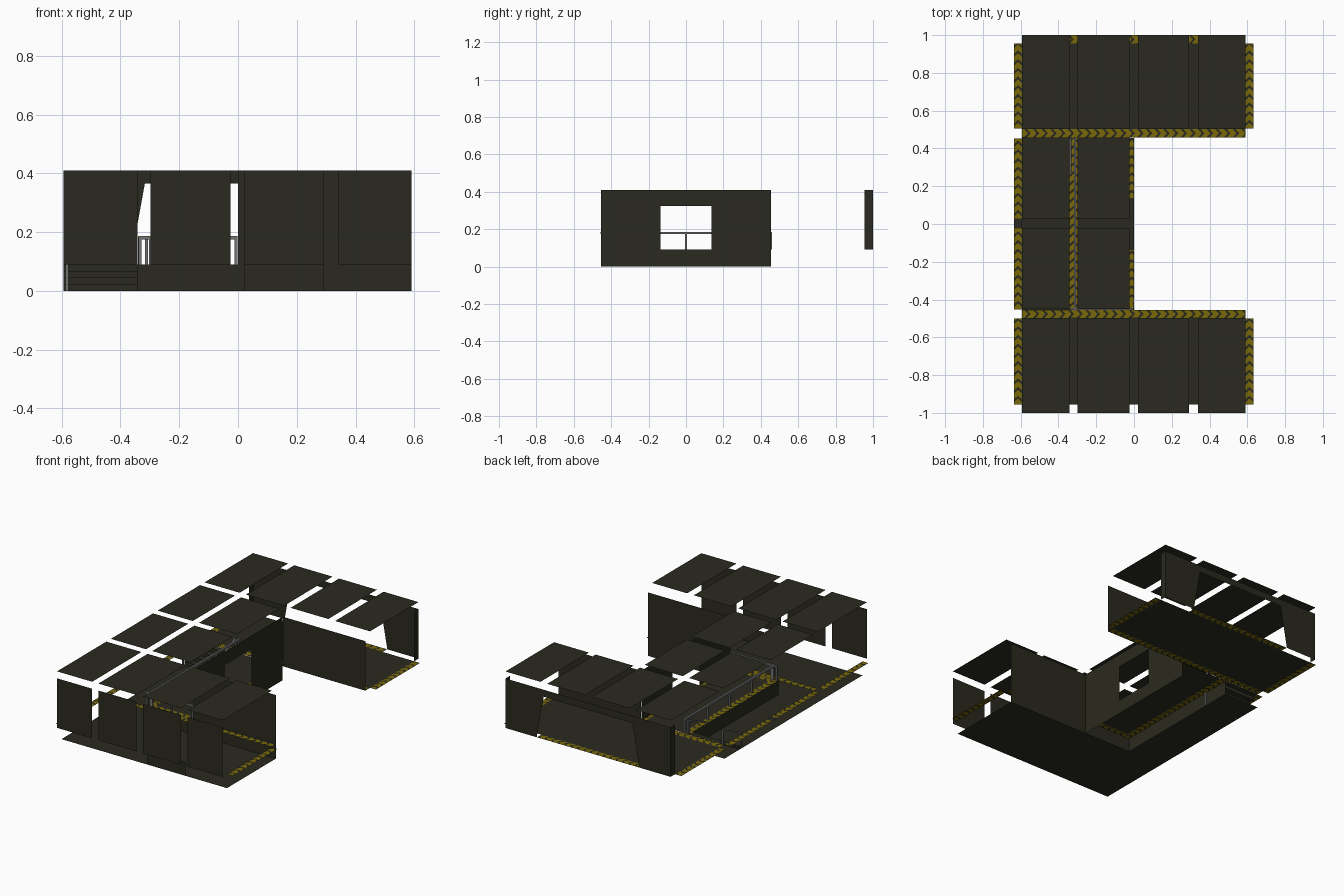
import bpy
from mathutils import Vector

if "Cube" in bpy.data.objects:
    bpy.data.objects.remove(bpy.data.objects["Cube"])


def material(name, rgb):
    m = bpy.data.materials.new(name)
    m.diffuse_color = (*rgb, 1)
    m.use_nodes = True
    m.node_tree.nodes["Principled BSDF"].inputs["Base Color"].default_value = m.diffuse_color
    return m


DARK = material("dark olive panel", (0.0229, 0.0229, 0.0140))
YELLOW = material("hazard yellow", (0.19, 0.14, 0.003))
GREY = material("rail grey", (0.17, 0.17, 0.17))

TOP, DECK, ROOF = 0.41, 0.09, 0.455      # wall top, raised floor, floating ceiling


def mesh(name, verts, faces, mats, idx=None):
    me = bpy.data.meshes.new(name)
    me.from_pydata(verts, [], faces)
    for m in mats:
        me.materials.append(m)
    if idx:
        for p, i in zip(me.polygons, idx):
            p.material_index = i
    ob = bpy.data.objects.new(name, me)
    bpy.context.collection.objects.link(ob)
    return ob


def sheet(name, pts):
    return mesh(name, pts, [tuple(range(len(pts)))], [DARK])


def flat(name, x0, x1, y0, y1, z):
    return sheet(name, [(x0, y0, z), (x1, y0, z), (x1, y1, z), (x0, y1, z)])


def wall_x(name, x, y0, y1, z0, z1):
    return sheet(name, [(x, y0, z0), (x, y1, z0), (x, y1, z1), (x, y0, z1)])


def wall_y(name, y, x0, x1, z0, z1):
    return sheet(name, [(x0, y, z0), (x1, y, z0), (x1, y, z1), (x0, y, z1)])


def chevrons(name, x0, x1, y0, y1, z=DECK):
    """Hazard strip: alternating V-shaped yellow and dark bands along the long side."""
    along_x = (x1 - x0) > (y1 - y0)
    a0, a1, b0, b1 = (x0, x1, y0, y1) if along_x else (y0, y1, x0, x1)
    mid, lean, step = (b0 + b1) / 2, (b1 - b0) * 0.45, 0.046
    verts, faces, idx = [], [], []

    def put(a, b):
        a = min(max(a, a0), a1)
        verts.append((a, b, z) if along_x else (b, a, z))

    a = a0 - lean
    while a < a1:
        for s, e, mi in ((a, a + step * 0.68, 0), (a + step * 0.68, a + step, 1)):
            if e + lean <= a0 or s >= a1:
                continue
            for edge in (b0, b1):
                n = len(verts)
                put(s, edge), put(e, edge), put(e + lean, mid), put(s + lean, mid)
                flip = (edge == b0) != along_x
                faces.append((n + 3, n + 2, n + 1, n) if flip else (n, n + 1, n + 2, n + 3))
                idx.append(mi)
        a += step
    return mesh(name, verts, faces, [YELLOW, DARK], idx)


def bar(name, p, q, w=0.01):
    """Square bar between two points."""
    p, q = Vector(p), Vector(q)
    d = (q - p).normalized()
    u = d.cross(Vector((1, 0, 0)) if abs(d.x) < 0.9 else Vector((0, 0, 1))).normalized() * w / 2
    v = d.cross(u).normalized() * w / 2
    vs = [c + s for c in (p, q) for s in (u + v, v - u, -u - v, u - v)]
    fs = [(i, (i + 1) % 4, 4 + (i + 1) % 4, 4 + i) for i in range(4)] + [(3, 2, 1, 0), (4, 5, 6, 7)]
    return mesh(name, vs, fs, [GREY])


# floating ceiling panels and front wall panels
cols = [(-0.593, -0.342), (-0.298, -0.025), (0.022, 0.292), (0.34, 0.59)]
for i, (a, b) in enumerate(cols):
    flat("ceiling_back", a, b, 0.505, 1, ROOF)
    flat("ceiling_front", a, b, -1, -0.497, ROOF)
    if i < 2:
        flat("ceiling_mid_back", a, b, 0.027, 0.458, ROOF)
        flat("ceiling_mid_front", a, b, -0.45, -0.02, ROOF)
    wall_y("front_wall_panel", -1, a, b, DECK, TOP)
wall_y("front_base_panel", -0.955, 0.022, 0.292, 0, DECK)

# floors
flat("front_floor", -0.593, 0.59, -0.955, -0.455, 0)
flat("lower_walkway", -0.593, -0.342, -0.455, 0.455, 0)
flat("walkway_threshold", -0.635, -0.593, -0.022, 0.028, DECK)
flat("platform_floor", -0.298, -0.025, -0.415, 0.455, DECK)
flat("platform_doorsill", -0.025, 0, -0.137, 0.137, DECK)
flat("back_floor", -0.593, 0.59, 0.503, 0.955, DECK)

# hazard strips around the floors, all at deck height
for y0, y1 in ((-0.955, -0.5), (-0.452, -0.022), (0.028, 0.452), (0.505, 0.955)):
    chevrons("left_edge_strip", -0.635, -0.593, y0, y1)
chevrons("front_right_strip", 0.59, 0.632, -0.955, -0.5)
chevrons("back_right_strip", 0.59, 0.632, 0.505, 0.955)
chevrons("front_inner_strip", -0.593, 0.59, -0.497, -0.455)
chevrons("back_inner_strip", -0.593, 0.59, 0.458, 0.503)
chevrons("back_door_strip", -0.365, 0.365, 0.955, 1)
chevrons("platform_front_strip", -0.298, 0, -0.455, -0.415)
chevrons("platform_left_strip", -0.342, -0.298, -0.455, 0.458)
chevrons("platform_right_strip_a", -0.025, 0, -0.415, -0.137)
chevrons("platform_right_strip_b", -0.025, 0, 0.137, 0.455)

# platform skirts
wall_x("platform_left_skirt", -0.342, -0.455, 0.455, 0, DECK)
wall_x("platform_right_skirt", 0, -0.455, 0.455, 0, DECK)
wall_y("platform_front_skirt", -0.455, -0.342, 0, 0, DECK)

# mid wall with a doorway
wall_x("mid_wall_front", 0, -0.455, -0.137, DECK, TOP)
wall_x("mid_wall_back", 0, 0.137, 0.455, DECK, TOP)
wall_x("mid_wall_lintel", 0, -0.137, 0.137, 0.325, TOP)

# inner walls of the two wings
wall_y("front_wing_wall", -0.455, 0, 0.59, 0, TOP)
wall_y("back_wing_wall", 0.457, 0, 0.59, DECK, TOP)

# back wall with a tapered opening, and its end returns
for s in (-1, 1):
    sheet("back_wall_side", [(s * 0.59, 1, DECK), (s * 0.367, 1, DECK), (s * 0.317, 1, 0.365),
                             (s * 0.317, 1, TOP), (s * 0.59, 1, TOP)])
    wall_x("back_wall_return", s * 0.59, 0.955, 1, DECK, TOP)
wall_y("back_wall_lintel", 1, -0.317, 0.317, 0.365, TOP)

# stairs up to the back wing
N, Y0, RUN = 4, 0.3, 0.157
for i in range(N):
    y, z = Y0 + RUN * i / N, DECK * i / N
    wall_y("stair_riser", y, -0.593, -0.342, z, z + DECK / N)
    flat("stair_tread", -0.593, -0.342, y, y + RUN / N, z + DECK / N)

# stair handrails
for x in (-0.582, -0.336):
    bar("handrail", (x, 0.27, 0.095), (x, 0.455, 0.18))
    bar("handrail_low_post", (x, 0.27, 0), (x, 0.27, 0.097))
    bar("handrail_high_post", (x, 0.455, DECK), (x, 0.455, 0.182))

# platform guard rails
R = 0.18
bar("side_rail", (-0.312, -0.45, R), (-0.312, 0.46, R), 0.012)
for y in (-0.445, -0.225, 0, 0.225, 0.455):
    bar("side_rail_post", (-0.312, y, DECK), (-0.312, y, R))
bar("front_rail", (-0.338, -0.45, R), (-0.002, -0.45, R), 0.012)
for x in (-0.333, -0.298, -0.16, -0.007):
    bar("front_rail_post", (x, -0.45, DECK), (x, -0.45, R))
